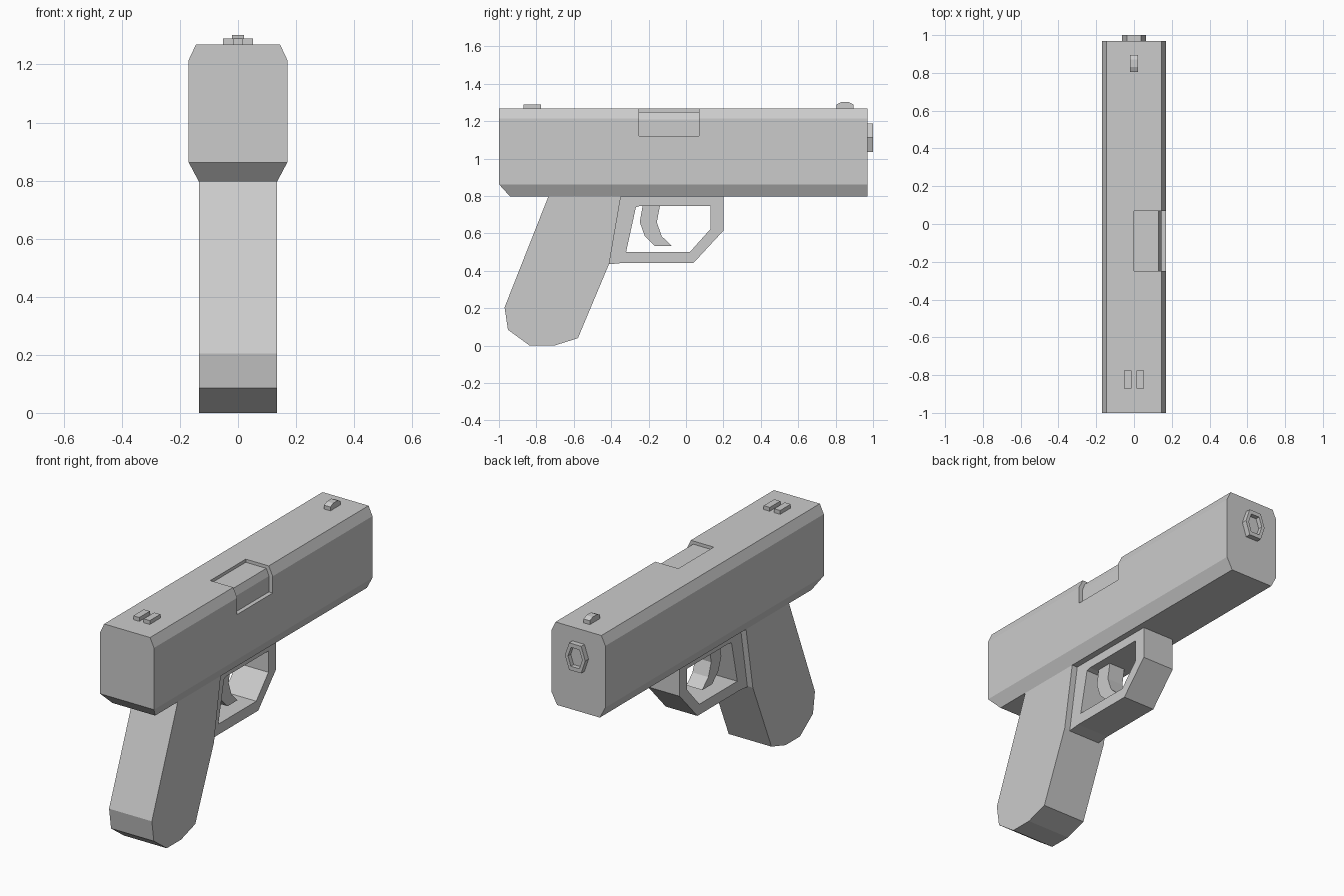
import bpy
import bmesh

if "Cube" in bpy.data.objects:
    bpy.data.objects.remove(bpy.data.objects["Cube"])


def prism(name, pts, axis, lo, hi):
    """Extrude a profile: axis 'x' takes (y, z) points, axis 'y' takes (x, z) points."""
    place = (lambda p, d: (d, p[0], p[1])) if axis == 'x' else (lambda p, d: (p[0], d, p[1]))
    bm = bmesh.new()
    a = [bm.verts.new(place(p, lo)) for p in pts]
    b = [bm.verts.new(place(p, hi)) for p in pts]
    bm.faces.new(a)
    bm.faces.new(b)
    n = len(pts)
    for i in range(n):
        j = (i + 1) % n
        bm.faces.new((a[i], a[j], b[j], b[i]))
    bmesh.ops.recalc_face_normals(bm, faces=bm.faces)
    mesh = bpy.data.meshes.new(name)
    bm.to_mesh(mesh)
    bm.free()
    ob = bpy.data.objects.new(name, mesh)
    bpy.context.collection.objects.link(ob)
    return ob


def cut(target, cutter):
    """Subtract the cutter from the target, then discard the cutter."""
    cutter.hide_render = True
    mod = target.modifiers.new("cut", 'BOOLEAN')
    mod.operation = 'DIFFERENCE'
    mod.solver = 'EXACT'
    mod.object = cutter
    bpy.context.view_layer.objects.active = target
    bpy.ops.object.modifier_apply(modifier=mod.name)
    bpy.data.objects.remove(cutter)


# Slide: chamfered section along y
half = [(0.135, 0.797), (0.17, 0.863), (0.17, 1.215), (0.145, 1.268)]
slide = prism("slide", half + [(-x, z) for x, z in reversed(half)], 'y', -1.0, 0.97)

# Sloped lower rear edge
cut(slide, prism("rear_cutter", [(-1.0, 0.863), (-0.94, 0.797), (-0.94, 0.7),
                                 (-1.1, 0.7), (-1.1, 0.863)], 'x', -0.4, 0.4))

# Shallow side port wrapping over the right top edge
cut(slide, prism("port_cutter", [(0, 1.25), (0.13, 1.25), (0.146, 1.21), (0.146, 1.12),
                                 (0.3, 1.12), (0.3, 1.4), (0, 1.4)], 'y', -0.25, 0.07))

# Six-sided muzzle ring
hexagon = [(0.064, 0), (0.038, 0.077), (-0.038, 0.077),
           (-0.064, 0), (-0.038, -0.077), (0.038, -0.077)]
ring = prism("muzzle_ring", [(x, 1.112 + z) for x, z in hexagon], 'y', 0.95, 1.0)
cut(ring, prism("bore_cutter", [(x * 0.7, 1.112 + z * 0.7) for x, z in hexagon],
                'y', 0.975, 1.1))

# Sights
prism("front_sight", [(0.805, 1.26), (0.805, 1.29), (0.83, 1.302), (0.87, 1.302),
                      (0.895, 1.29), (0.895, 1.26)], 'x', -0.02, 0.02)
for side, lo in (("left", -0.052), ("right", 0.014)):
    prism("rear_sight_" + side, [(-0.87, 1.26), (-0.87, 1.29), (-0.775, 1.29),
                                 (-0.775, 1.26)], 'x', lo, lo + 0.038)

# Grip
prism("grip", [(-0.735, 0.80), (-0.97, 0.205), (-0.952, 0.085), (-0.835, 0.0),
               (-0.705, 0.0), (-0.578, 0.04), (-0.41, 0.44), (-0.348, 0.80)],
      'x', -0.135, 0.135)

# Guard loop
guard = prism("guard", [(-0.36, 0.80), (0.2, 0.80), (0.2, 0.615), (0.04, 0.442),
                        (-0.34, 0.442), (-0.415, 0.435)], 'x', -0.1, 0.1)
cut(guard, prism("guard_cutter", [(-0.268, 0.74), (-0.245, 0.747), (0.132, 0.747),
                                  (0.132, 0.625), (0.022, 0.502), (-0.32, 0.502)],
                 'x', -0.3, 0.3))

# Curved trigger
prism("trigger", [(-0.23, 0.76), (-0.247, 0.66), (-0.22, 0.585), (-0.165, 0.532),
                  (-0.075, 0.532), (-0.13, 0.585), (-0.156, 0.66), (-0.137, 0.76)],
      'x', -0.05, 0.05)
